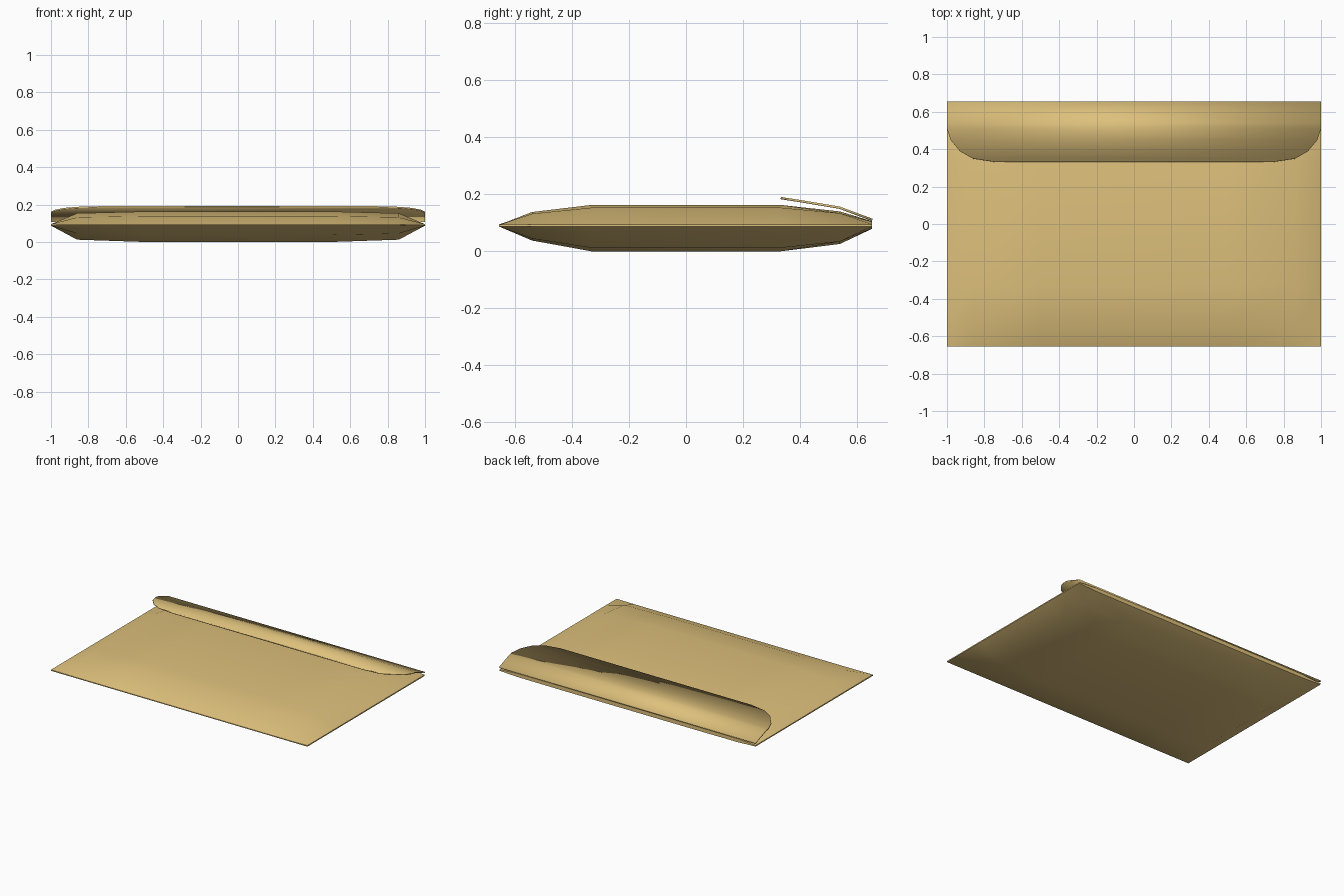
import bpy, bmesh

if "Cube" in bpy.data.objects:
    bpy.data.objects.remove(bpy.data.objects["Cube"])

manila = bpy.data.materials.new("manila_paper")
manila.diffuse_color = (0.73, 0.53, 0.2, 1)
manila.use_nodes = True
manila.node_tree.nodes["Principled BSDF"].inputs["Base Color"].default_value = manila.diffuse_color


def finish(bm, name, angle):
    bmesh.ops.recalc_face_normals(bm, faces=bm.faces)
    mesh = bpy.data.meshes.new(name)
    bm.to_mesh(mesh)
    bm.free()
    mesh.materials.append(manila)
    obj = bpy.data.objects.new(name, mesh)
    bpy.context.collection.objects.link(obj)
    bpy.ops.object.select_all(action='DESELECT')
    obj.select_set(True)
    bpy.context.view_layer.objects.active = obj
    bpy.ops.object.shade_smooth_by_angle(angle=angle)
    return obj


# Padded pouch: two bulged sheets joined by a narrow rim
xs = [-1, -0.86, -0.5, 0.5, 0.86, 1]
ys = [-0.655, -0.54, -0.33, 0.33, 0.54, 0.652]
fx = [0, 0.86, 1, 1, 0.86, 0]
top_z = [0.093, 0.138, 0.163, 0.163, 0.14, 0.106]
bot_z = [0.087, 0.038, 0.0, 0.0, 0.026, 0.079]
bm = bmesh.new()


def sheet(zs, rim):
    g = [[bm.verts.new((x, y, rim + (z - rim) * f)) for y, z in zip(ys, zs)]
         for x, f in zip(xs, fx)]
    for i in range(5):
        for j in range(5):
            bm.faces.new((g[i][j], g[i + 1][j], g[i + 1][j + 1], g[i][j + 1]))
    return ([g[i][0] for i in range(5)] + [g[5][j] for j in range(5)]
            + [g[i][5] for i in range(5, 0, -1)] + [g[0][j] for j in range(5, 0, -1)])


upper = sheet(top_z, 0.095)
lower = sheet(bot_z, 0.087)
for k in range(len(upper)):
    n = (k + 1) % len(upper)
    bm.faces.new((upper[k], upper[n], lower[n], lower[k]))
finish(bm, "envelope_body", 0.8)

# Flap folded over from the back edge, rounded corners, slightly lifted
rows = [(0.655, 1, 0.114), (0.54, 1, 0.157), (0.51, 1, 0.162), (0.45, 0.98, 0.172),
        (0.39, 0.93, 0.182), (0.35, 0.86, 0.188), (0.333, 0.745, 0.191)]
bm = bmesh.new()
pairs = [[bm.verts.new((s * w, y, z)) for s in (-1, 1)] for y, w, z in rows]
for (a, b), (c, d) in zip(pairs, pairs[1:]):
    bm.faces.new((a, c, d, b))
for f in bm.faces:
    f.normal_update()
flap = finish(bm, "envelope_flap", 0.6)
if flap.data.polygons[0].normal.z < 0:
    flap.data.flip_normals()
thick = flap.modifiers.new("paper_thickness", 'SOLIDIFY')
thick.thickness = 0.008
thick.offset = -1
